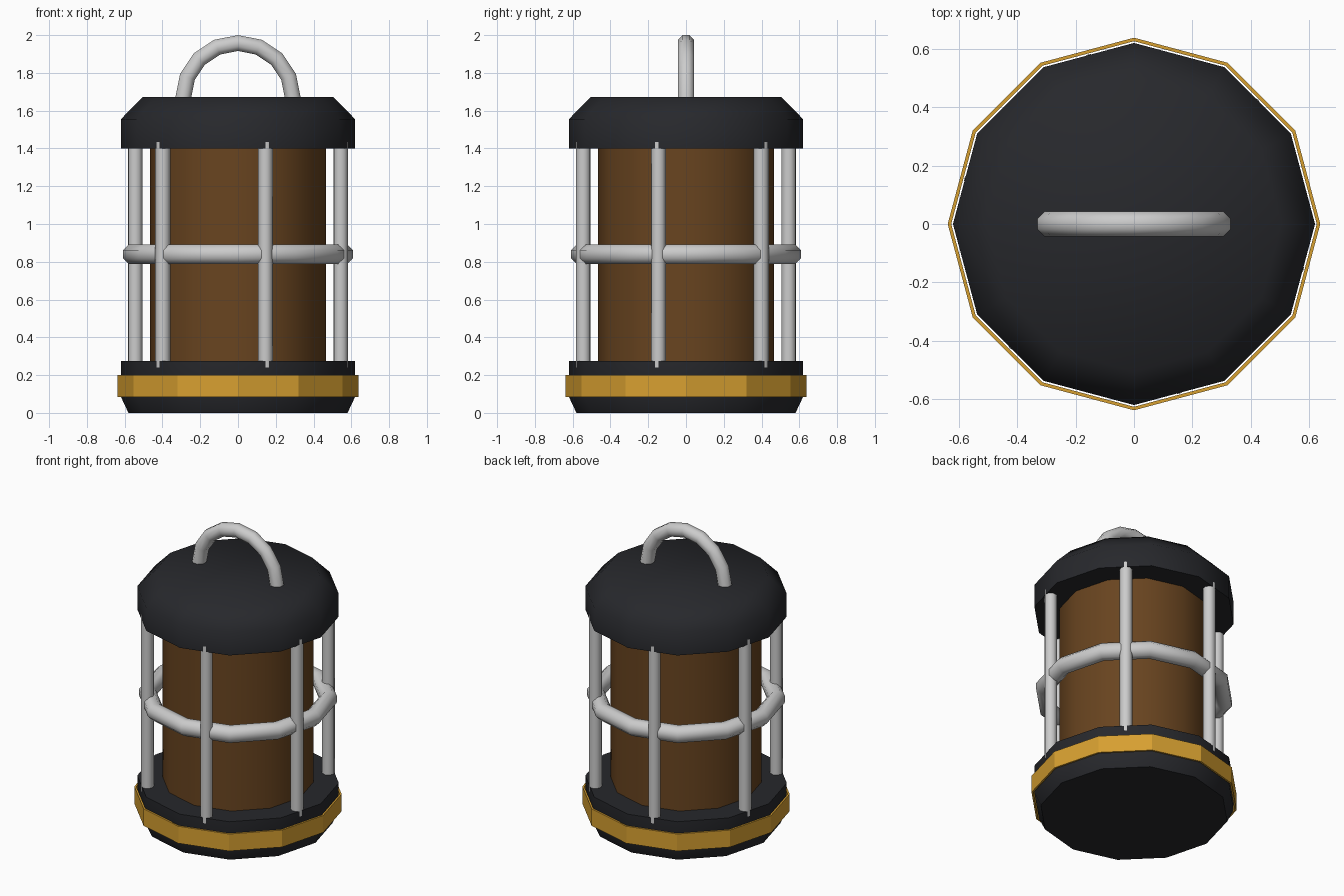
import bpy, bmesh
from math import sin, cos, pi, radians

if "Cube" in bpy.data.objects:
    bpy.data.objects.remove(bpy.data.objects["Cube"])


def material(name, rgb):
    m = bpy.data.materials.new(name)
    m.diffuse_color = (*rgb, 1)
    m.use_nodes = True
    m.node_tree.nodes["Principled BSDF"].inputs["Base Color"].default_value = m.diffuse_color
    return m


black = material("dark_metal", (0.02, 0.021, 0.025))
gold = material("gold", (0.68, 0.35, 0.03))
amber = material("amber_glass", (0.14, 0.058, 0.014))


def octagon(radius, apothem, z=0):
    """Tube cross-section with a flat side facing outwards."""
    r = apothem / cos(pi / 8)
    return [(radius + r * cos((k + .5) * pi / 4), z + r * sin((k + .5) * pi / 4))
            for k in range(8)]


def finish(ob, mat, angle):
    if mat:
        ob.data.materials.append(mat)
    if angle:
        bpy.ops.object.select_all(action='DESELECT')
        ob.select_set(True)
        bpy.context.view_layer.objects.active = ob
        bpy.ops.object.shade_smooth_by_angle(angle=radians(angle))
    return ob


def lathe(name, profile, mat=None, angle=0, loop=False, segs=12, turn=2 * pi):
    """Revolve an (r, z) profile; open profiles get flat end caps."""
    bm = bmesh.new()
    full = turn > 6.28
    cols = [[bm.verts.new((r * cos(turn * i / segs), r * sin(turn * i / segs), z))
             for r, z in profile] for i in range(segs + (not full))]
    n = len(profile)
    for i in range(segs):
        a, b = cols[i], cols[(i + 1) % len(cols)]
        for j in range(n if loop else n - 1):
            k = (j + 1) % n
            bm.faces.new((a[j], b[j], b[k], a[k]))
    if not loop:
        bm.faces.new([c[0] for c in cols])
        bm.faces.new([c[-1] for c in cols])
    elif not full:
        bm.faces.new(cols[0])
        bm.faces.new(cols[-1])
    bmesh.ops.recalc_face_normals(bm, faces=bm.faces[:])
    me = bpy.data.meshes.new(name)
    bm.to_mesh(me)
    bm.free()
    ob = bpy.data.objects.new(name, me)
    bpy.context.collection.objects.link(ob)
    return finish(ob, mat, angle)


# base, band, glass and lid
lathe("base", [(.58, 0), (.62, .085), (.62, .275)], black, 40)
lathe("base_band", [(.626, .085), (.638, .085), (.638, .2), (.626, .2)], gold, loop=True)
lathe("glass", [(.465, .26), (.465, 1.42)], amber, 40)
lathe("lid", [(.62, 1.4), (.62, 1.555), (.505, 1.672)], black, 50)

# guard ring and six upright bars
lathe("guard_ring", octagon(.558, .051, .84), angle=50, loop=True)
for k in range(6):
    a = radians(45 + 60 * k)
    bpy.ops.mesh.primitive_cylinder_add(
        vertices=8, radius=.04, depth=1.195,
        location=(.563 * cos(a), .563 * sin(a), .8375),
        rotation=(0, 0, a + pi / 2))
    bar = bpy.context.object
    bar.name = f"guard_bar_{k + 1}"
    finish(bar, None, 50)

# arched carrying handle
handle = lathe("handle", octagon(.29, .042), angle=50, loop=True, segs=8, turn=pi)
handle.rotation_euler.x = pi / 2
handle.location.z = 1.668
